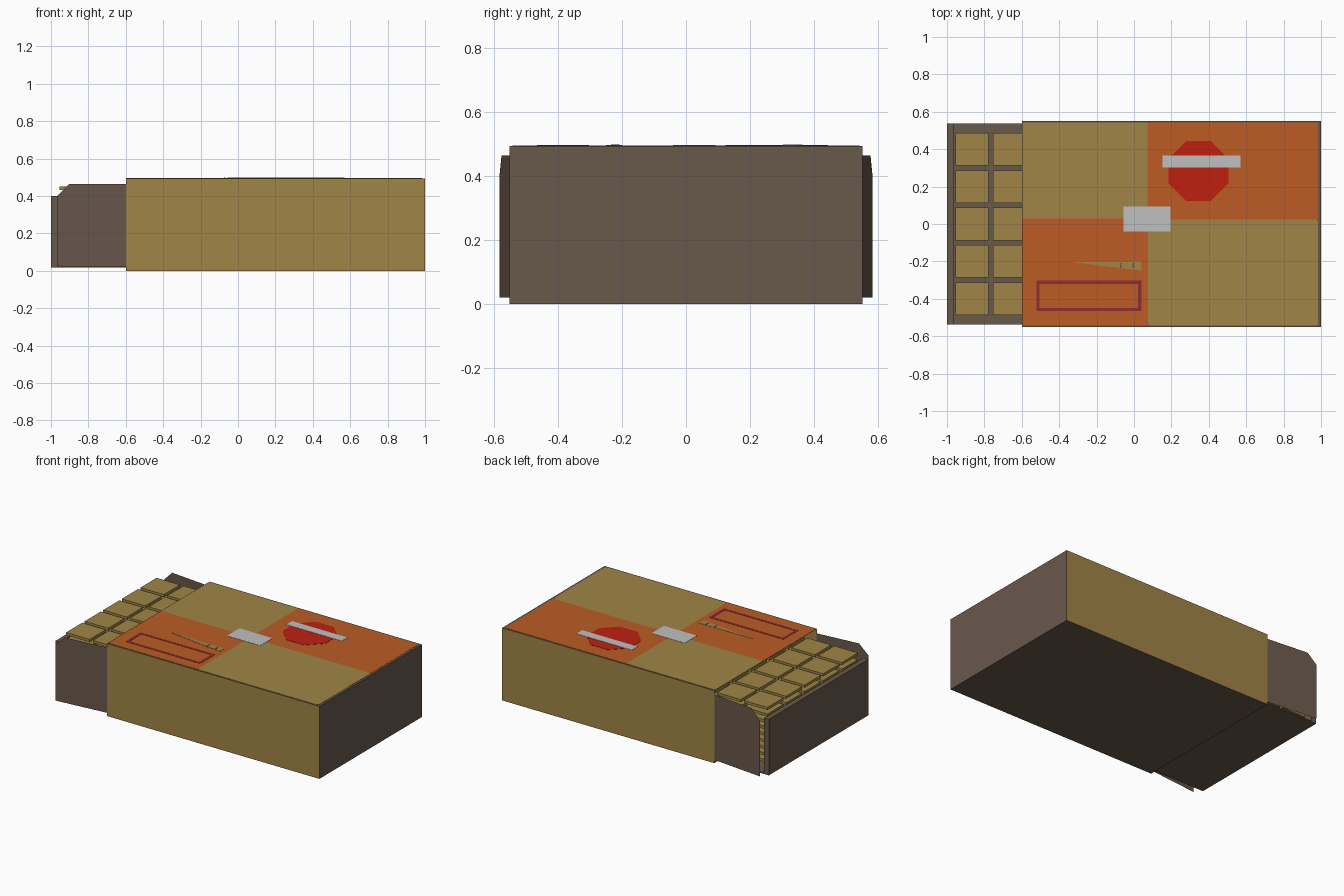
import bpy, bmesh, math

if "Cube" in bpy.data.objects:
    bpy.data.objects.remove(bpy.data.objects["Cube"])


def srgb(r, g, b):
    f = lambda c: c / 12.92 if c <= 0.04045 else ((c + 0.055) / 1.055) ** 2.4
    return (f(r / 255), f(g / 255), f(b / 255), 1)


def material(name, *rgb):
    m = bpy.data.materials.new(name)
    m.diffuse_color = srgb(*rgb)
    m.use_nodes = True
    m.node_tree.nodes["Principled BSDF"].inputs["Base Color"].default_value = m.diffuse_color
    return m


TAN = material("tan", 160, 133, 71)
BROWN = material("brown card", 105, 88, 75)
ORANGE = material("orange", 188, 92, 37)
RED = material("red", 190, 33, 17)
SILVER = material("silver", 192, 192, 192)
PURPLE = material("plum", 140, 46, 50)


def finish(name, bm, *mats):
    me = bpy.data.meshes.new(name)
    bm.to_mesh(me)
    bm.free()
    for m in mats:
        me.materials.append(m)
    ob = bpy.data.objects.new(name, me)
    bpy.context.collection.objects.link(ob)
    return ob


def add_box(bm, x0, x1, y0, y1, z0, z1):
    vs = bmesh.ops.create_cube(bm, size=1)["verts"]
    for v in vs:
        v.co = (x1 if v.co.x > 0 else x0, y1 if v.co.y > 0 else y0, z1 if v.co.z > 0 else z0)


def box(name, mat, *dims):
    bm = bmesh.new()
    add_box(bm, *dims)
    return finish(name, bm, mat)


def plate(name, mat, pts, z, t=0.0015):
    """Thin printed panel with the given outline."""
    bm = bmesh.new()
    f = bm.faces.new([bm.verts.new((x, y, z)) for x, y in pts])
    top = bmesh.ops.extrude_face_region(bm, geom=[f])["geom"]
    bmesh.ops.translate(bm, vec=(0, 0, t), verts=[g for g in top if isinstance(g, bmesh.types.BMVert)])
    bmesh.ops.recalc_face_normals(bm, faces=bm.faces)
    return finish(name, bm, mat)


def rect(x0, x1, y0, y1, r=0.0):
    if not r:
        return [(x0, y0), (x1, y0), (x1, y1), (x0, y1)]
    pts = []
    for i, (cx, cy) in enumerate([(x1 - r, y1 - r), (x0 + r, y1 - r), (x0 + r, y0 + r), (x1 - r, y0 + r)]):
        for k in range(4):
            a = math.radians(90 * i + 30 * k)
            pts.append((cx + r * math.cos(a), cy + r * math.sin(a)))
    return pts


# Outer sleeve: open at the left, tan long sides, brown end, top and bottom
bm = bmesh.new()
add_box(bm, -0.6, 1.0, -0.552, 0.552, 0, 0.494)
bm.normal_update()
for f in list(bm.faces):
    if f.normal.x < -0.5:
        bm.faces.remove(f)
    elif abs(f.normal.y) > 0.5:
        f.material_index = 1
finish("sleeve", bm, BROWN, TAN)

# Printed quarters of the sleeve top
Z = 0.494
plate("orange_back_panel", ORANGE, rect(0.072, 0.985, 0.024, 0.543), Z)
plate("orange_front_panel", ORANGE, rect(-0.6, 0.074, -0.543, 0.03), Z)
plate("tan_back_panel", TAN, rect(-0.6, 0.072, 0.03, 0.543), Z)
plate("tan_front_panel", TAN, rect(0.074, 0.985, -0.543, 0.024, 0.015), Z)

# Printed decorations
Z = 0.4955
R = 0.16 / math.cos(math.pi / 8)
plate("octagon_badge", RED, [(0.345 + R * math.cos(math.pi * (k + 0.5) / 4),
                              0.284 + R * math.sin(math.pi * (k + 0.5) / 4)) for k in range(8)], Z)
plate("badge_bar", SILVER, rect(0.153, 0.57, 0.303, 0.365), Z + 0.0015)
plate("centre_label", SILVER, rect(-0.055, 0.195, -0.04, 0.093), Z + 0.0005)
plate("tan_sliver", TAN, [(-0.36, -0.2), (0.04, -0.25), (0.04, -0.2)], Z)
for i, x in enumerate((-0.07, -0.005)):
    plate(f"sliver_fleck_{i}", BROWN, rect(x - 0.004, x + 0.004, -0.235, -0.208), Z + 0.0015)

# Plum outline frame
bm = bmesh.new()
x0, x1, y0, y1, w = -0.522, 0.04, -0.466, -0.303, 0.018
for d in ((x0, x1, y0, y0 + w), (x0, x1, y1 - w, y1),
          (x0, x0 + w, y0 + w, y1 - w), (x1 - w, x1, y0 + w, y1 - w)):
    add_box(bm, *d, Z, Z + 0.0015)
finish("outline_frame", bm, PURPLE)

# Inner tray: floor, end walls
box("tray_floor", BROWN, -1.0, 0.6, -0.537, 0.537, 0.018, 0.026)
box("tray_front_end", BROWN, -1.0, -0.965, -0.537, 0.537, 0.02, 0.40)
box("tray_inner_end", BROWN, 0.57, 0.6, -0.537, 0.537, 0.02, 0.40)

# Splayed paper-thin side flaps with a clipped upper corner
for s, side in ((-1, "front"), (1, "back")):
    bm = bmesh.new()
    y_at = lambda x: s * (0.548 + 0.036 * (-0.6 - x) / 0.365)
    prof = [(-0.6, 0.02), (-0.965, 0.02), (-0.965, 0.40), (-0.9, 0.465), (-0.6, 0.465)]
    vs = [bm.verts.new((x, y_at(x), z)) for x, z in prof]
    f = bm.faces.new(vs if s > 0 else vs[::-1])
    f.normal_update()
    if f.normal.y * s < 0:
        f.normal_flip()
    finish(f"{side}_side_flap", bm, BROWN)

# Stacked layers of tan tiles filling the tray
bm = bmesh.new()
for layer in range(9):
    z = 0.45 - 0.045 * layer
    for col in range(7):
        x = -0.955 + 0.202 * col
        for row in range(5):
            y = -0.4 + 0.2 * row
            add_box(bm, x, x + 0.178, y - 0.087, y + 0.087, z - 0.018, z)
finish("tile_stack", bm, TAN)
